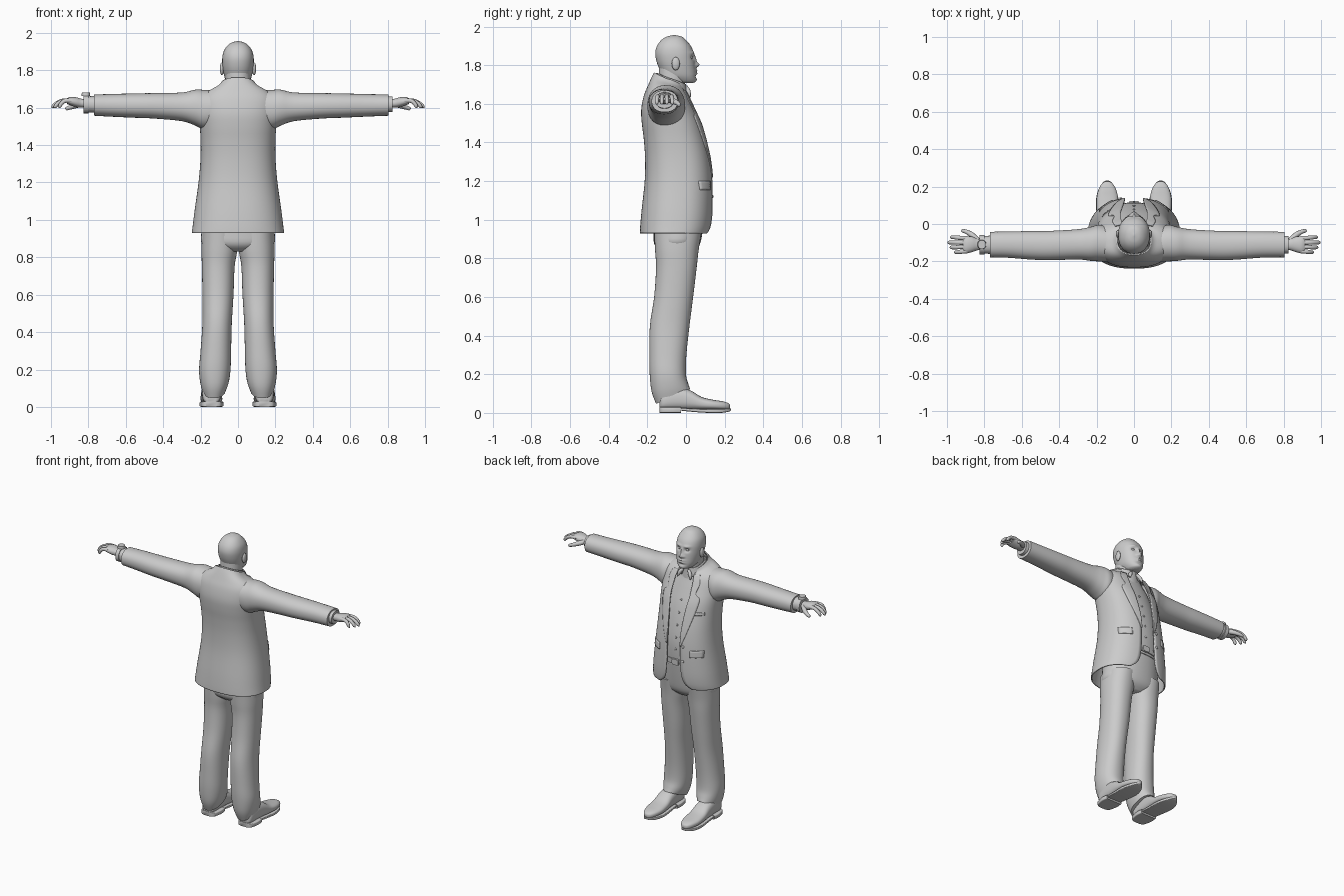
import bpy, bmesh, math
from mathutils import Vector


def spline(secs, u):
    # Catmull-Rom blend of parameter tuples
    i = min(int(u), len(secs) - 2)
    f = u - i
    p0, p1, p2, p3 = (secs[min(max(k, 0), len(secs) - 1)] for k in (i - 1, i, i + 1, i + 2))
    return [0.5 * (2*b + (c - a)*f + (2*a - 5*b + 4*c - d)*f*f + (3*b - a - 3*c + d)*f**3)
            for a, b, c, d in zip(p0, p1, p2, p3)]


def finish(name, rings, closed=True, cap=True, mirror=False, thick=0, shape=None):
    bm = bmesh.new()
    rows = [[bm.verts.new(p) for p in r] for r in rings]
    n = len(rows[0])
    for a, b in zip(rows, rows[1:]):
        for j in range(n if closed else n - 1):
            k = (j + 1) % n
            bm.faces.new((a[j], a[k], b[k], b[j]))
    if closed and cap:
        bm.faces.new(rows[0])
        bm.faces.new(rows[-1])
    if shape:
        for v in bm.verts:
            shape(v.co)
    bmesh.ops.recalc_face_normals(bm, faces=bm.faces)
    me = bpy.data.meshes.new(name)
    bm.to_mesh(me)
    bm.free()
    ob = bpy.data.objects.new(name, me)
    bpy.context.collection.objects.link(ob)
    bpy.context.view_layer.objects.active = ob
    ob.select_set(True)
    bpy.ops.object.shade_smooth_by_angle(angle=math.radians(45))
    ob.select_set(False)
    if thick:
        m = ob.modifiers.new("thickness", 'SOLIDIFY')
        m.thickness, m.offset = thick, 0
    if mirror:
        ob.modifiers.new("mirror", 'MIRROR')
    return ob


def loft(name, axis, secs, n=40, sub=4, p=2.2, tilt=True, **kw):
    # section: (t, a0, a1, b0, b1, gap half width, tilt along axis)
    secs = [tuple(s) + (0,) * (7 - len(s)) for s in secs]
    is_open = any(s[5] for s in secs)
    rings = []
    for k in range((len(secs) - 1) * sub + 1):
        t, a0, a1, b0, b1, gap, tl = spline(secs, k / sub)
        ra, rb = (a1 - a0) / 2, (b1 - b0) / 2
        g = math.asin(min(1, max(0, gap / ra)) ** (p / 2)) if is_open else 0
        ring = []
        for j in range(n):
            th = math.pi/2 + g + (2*math.pi - 2*g) * j / (n - 1 if is_open else n)
            c, s = math.cos(th), math.sin(th)
            a = (a0 + a1)/2 + ra * math.copysign(abs(c)**(2/p), c)
            b = (b0 + b1)/2 + rb * math.copysign(abs(s)**(2/p), s)
            tt = t + tl * s
            ring.append({'x': (tt, a, b), 'y': (a, tt, b), 'z': (a, b, tt)}[axis])
        rings.append(ring)
    return finish(name, rings, closed=not is_open, **kw)


def tube(name, pts, n=12, sub=3, **kw):
    # round tube along (x, y, z, radius) points
    path = [spline(pts, k / sub) for k in range((len(pts) - 1) * sub + 1)]
    rings = []
    for i, q in enumerate(path):
        d = Vector(path[min(i + 1, len(path) - 1)][:3]) - Vector(path[max(i - 1, 0)][:3])
        u = d.cross(Vector((0.1, 0.2, 1))).normalized()
        v = d.cross(u).normalized()
        rings.append([Vector(q[:3]) + max(q[3], .001) * (u*math.cos(2*math.pi*j/n) + v*math.sin(2*math.pi*j/n))
                      for j in range(n)])
    return finish(name, rings, **kw)


def ball(name, loc, scale, mirror=False):
    x, y, z = loc
    a, b, c = scale
    rings = [[(x + a*math.sin(t)*math.cos(f), y + b*math.sin(t)*math.sin(f), z + c*math.cos(t))
              for f in [2*math.pi*j/16 for j in range(16)]]
             for t in [0.05 + (math.pi - 0.1)*i/10 for i in range(11)]]
    return finish(name, rings, mirror=mirror)


# jacket body, open at the front, which looks towards +y
JP = 2.4
jacket = [(.93, -.243, .243, -.235, .12, .12), (.97, -.238, .238, -.233, .13, .075),
          (1.05, -.228, .228, -.226, .136, .055), (1.2, -.207, .207, -.21, .135, .05),
          (1.32, -.197, .197, -.208, .122, .052), (1.42, -.196, .196, -.215, .1, .06),
          (1.5, -.2, .2, -.225, .077, .07), (1.57, -.203, .203, -.228, .045, .075),
          (1.64, -.198, .198, -.215, .012, .07), (1.68, -.165, .165, -.195, -.01, .06, -.01),
          (1.705, -.11, .11, -.175, -.012, .05, -.03), (1.725, -.088, .088, -.162, -.012, .045, -.035)]
loft("jacket_body", 'z', jacket, n=64, p=JP, thick=.008)


def front_y(x, z, lift):
    i = max(k for k in range(len(jacket) - 1) if jacket[k][0] <= z)
    u = i + (z - jacket[i][0]) / (jacket[i + 1][0] - jacket[i][0])
    s = spline([tuple(q) + (0,) * (7 - len(q)) for q in jacket], u)
    r = max(0, 1 - (abs(x) / s[2]) ** JP) ** (1 / JP)
    return (s[3] + s[4]) / 2 + (s[4] - s[3]) / 2 * r + lift


def patch(name, rows, lift, **kw):
    # strip lying on the jacket front; rows of (z, inner x, outer x)
    rings = []
    for k in range((len(rows) - 1) * 4 + 1):
        z, x0, x1 = spline(rows, k / 4)
        rings.append([(x0 + (x1 - x0)*j/6, front_y(x0 + (x1 - x0)*j/6, z, lift), z) for j in range(7)])
    return finish(name, rings, closed=False, **kw)


# lapels, pocket flaps, buttons
patch("lapel", [(1.22, .048, .055), (1.32, .05, .09), (1.45, .06, .125), (1.53, .07, .135),
                (1.56, .07, .105), (1.62, .068, .115), (1.67, .06, .1)], .006, thick=.006, mirror=True)
patch("pocket_flap", [(1.155, .115, .185), (1.2, .115, .185)], .006, thick=.008, mirror=True)
patch("breast_pocket", [(1.43, -.17, -.11), (1.45, -.17, -.11)], .005, thick=.005)
for z in (1.12, 1.22):
    ball("jacket_button", (-.07, front_y(.07, z, .005), z), (.009, .005, .009))

# sleeves, the one with the watch slightly shorter
for s, end in ((1, .805), (-1, .77)):
    secs = [(.09, -.2, -.03, 1.5, 1.69), (.18, -.2, -.005, 1.485, 1.695), (.23, -.197, -.015, 1.505, 1.696),
            (.3, -.19, -.028, 1.528, 1.681), (.45, -.193, -.037, 1.542, 1.678), (.55, -.19, -.038, 1.546, 1.676),
            (.68, -.18, -.04, 1.552, 1.673), (end, -.178, -.042, 1.557, 1.67)]
    loft("sleeve", 'x', [(s * q[0],) + q[1:] for q in secs])
loft("shirt_cuff", 'x', [(.76, -.16, -.062, 1.572, 1.662), (.825, -.157, -.065, 1.577, 1.66)], mirror=True)

# hands
loft("palm", 'x', [(.8, -.14, -.08, 1.6, 1.645), (.835, -.14, -.078, 1.6, 1.647), (.865, -.15, -.068, 1.603, 1.655),
                   (.895, -.156, -.066, 1.612, 1.657), (.915, -.15, -.07, 1.62, 1.65)], n=24, mirror=True)
for y, tip, fan in ((-.145, .96, -.006), (-.122, .984, -.003), (-.1, .996, .001), (-.077, .982, .006)):
    d = tip - .9
    tube("finger", [(.89, y, 1.637, .012), (.9 + d*.4, y + fan*.5, 1.637, .0115), (.9 + d*.75, y + fan, 1.622, .0105),
                    (tip - .006, y + fan, 1.605, .009), (tip, y + fan, 1.598, .001)], mirror=True)
tube("thumb", [(.835, -.09, 1.622, .016), (.865, -.06, 1.612, .015), (.895, -.042, 1.602, .012),
               (.918, -.036, 1.594, .009), (.923, -.035, 1.592, .001)], mirror=True)

# wristwatch
loft("watch_band", 'x', [(-.80, -.162, -.058, 1.57, 1.667), (-.825, -.162, -.058, 1.57, 1.667)])
loft("watch_case", 'z', [(1.662, -.837, -.79, -.135, -.085), (1.68, -.835, -.792, -.133, -.087)], n=24)

# shirt, button line and collar
loft("shirt", 'z', [(1.06, -.18, .18, -.18, .108), (1.2, -.18, .18, -.185, .115), (1.32, -.175, .175, -.185, .1),
                    (1.45, -.17, .17, -.19, .068), (1.57, -.16, .16, -.19, .022), (1.64, -.12, .12, -.18, -.005),
                    (1.69, -.08, .08, -.15, -.01)])
for z, y in ((1.18, .115), (1.26, .11), (1.34, .097), (1.42, .077), (1.5, .052)):
    ball("shirt_button", (0, y, z), (.007, .005, .007))
loft("shirt_collar", 'z', [(1.66, -.09, .09, -.16, .008, .03, -.01), (1.7, -.083, .083, -.155, .002, .022, -.025),
                           (1.73, -.078, .078, -.15, -.002, .018, -.03)], thick=.008)
tube("collar_point", [(.02, .0, 1.69, .008), (.04, .012, 1.665, .012), (.05, .022, 1.635, .003)], mirror=True)

# trousers and belt
loft("trouser_hips", 'z', [(.83, -.09, .09, -.12, .03), (.87, -.19, .19, -.163, .07), (.95, -.194, .194, -.168, .088),
                           (1.1, -.182, .182, -.175, .107)])
loft("belt", 'z', [(1.075, -.187, .187, -.182, .115), (1.11, -.186, .186, -.182, .116)])
loft("belt_buckle", 'y', [(.11, -.025, .025, 1.072, 1.113), (.122, -.024, .024, 1.073, 1.112)], n=24, p=6)
loft("trouser_leg", 'z', [(.93, .004, .192, -.165, .08), (.84, .004, .195, -.16, .065), (.75, .018, .193, -.155, .055),
                          (.6, .024, .19, -.165, .037), (.45, .033, .19, -.187, .018), (.3, .037, .2, -.19, .002),
                          (.2, .04, .208, -.188, .0), (.13, .05, .202, -.178, .012, 0, .02),
                          (.085, .068, .19, -.155, .022, 0, .038)], mirror=True)

# shoes
loft("shoe_upper", 'y', [(-.136, .115, .165, .02, .07), (-.12, .095, .187, .015, .11), (-.05, .09, .194, .015, .135),
                         (.02, .088, .197, .015, .118), (.08, .085, .2, .015, .083), (.14, .085, .2, .015, .068),
                         (.19, .098, .187, .015, .06), (.22, .118, .168, .018, .05), (.228, .135, .152, .025, .04)],
     p=2.5, mirror=True)
loft("shoe_sole", 'y', [(-.03, .088, .196, .012, .026), (.05, .084, .2, .004, .022), (.12, .081, .204, 0, .02),
                        (.18, .095, .192, 0, .02), (.22, .118, .168, .006, .022), (.232, .135, .152, .012, .024)],
     p=7, mirror=True)
loft("shoe_heel", 'y', [(-.138, .11, .172, 0, .03), (-.125, .09, .192, 0, .03), (-.07, .078, .205, 0, .03),
                        (-.025, .082, .2, 0, .03)], p=7, mirror=True)

# head with sculpted face, then ears and neck
bumps = [(0, 1.803, .012, .014, .02), (0, 1.832, .009, .02, .008), (.015, 1.797, .009, .008, .007),
         (.031, 1.84, .016, .012, -.012), (.03, 1.864, .02, .008, .006), (0, 1.772, .022, .006, .008),
         (0, 1.757, .02, .006, .008), (0, 1.742, .025, .006, -.004), (0, 1.722, .025, .012, .005)]


def face(co):
    if co.y > -.02:
        co.y += sum(d * math.exp(-((abs(co.x) - x)/sx)**2 - ((co.z - z)/sz)**2) for x, z, sx, sz, d in bumps)


loft("head", 'z', [(1.708, -.032, .032, -.05, .035), (1.718, -.048, .048, -.085, .049), (1.745, -.066, .066, -.12, .053),
                   (1.785, -.077, .077, -.14, .05), (1.825, -.083, .083, -.154, .046), (1.865, -.084, .084, -.159, .04),
                   (1.9, -.077, .077, -.15, .025), (1.93, -.058, .058, -.128, .0), (1.948, -.034, .034, -.1, -.022),
                   (1.956, -.004, .004, -.065, -.055)], n=96, sub=9, shape=face)
ball("eye", (.03, .023, 1.84), (.013, .012, .009), mirror=True)
ball("ear", (.086, -.053, 1.808), (.011, .021, .034), mirror=True)
loft("neck", 'z', [(1.62, -.085, .085, -.17, .0), (1.69, -.07, .07, -.148, -.005), (1.74, -.068, .068, -.142, .0),
                   (1.8, -.066, .066, -.14, .0)])
